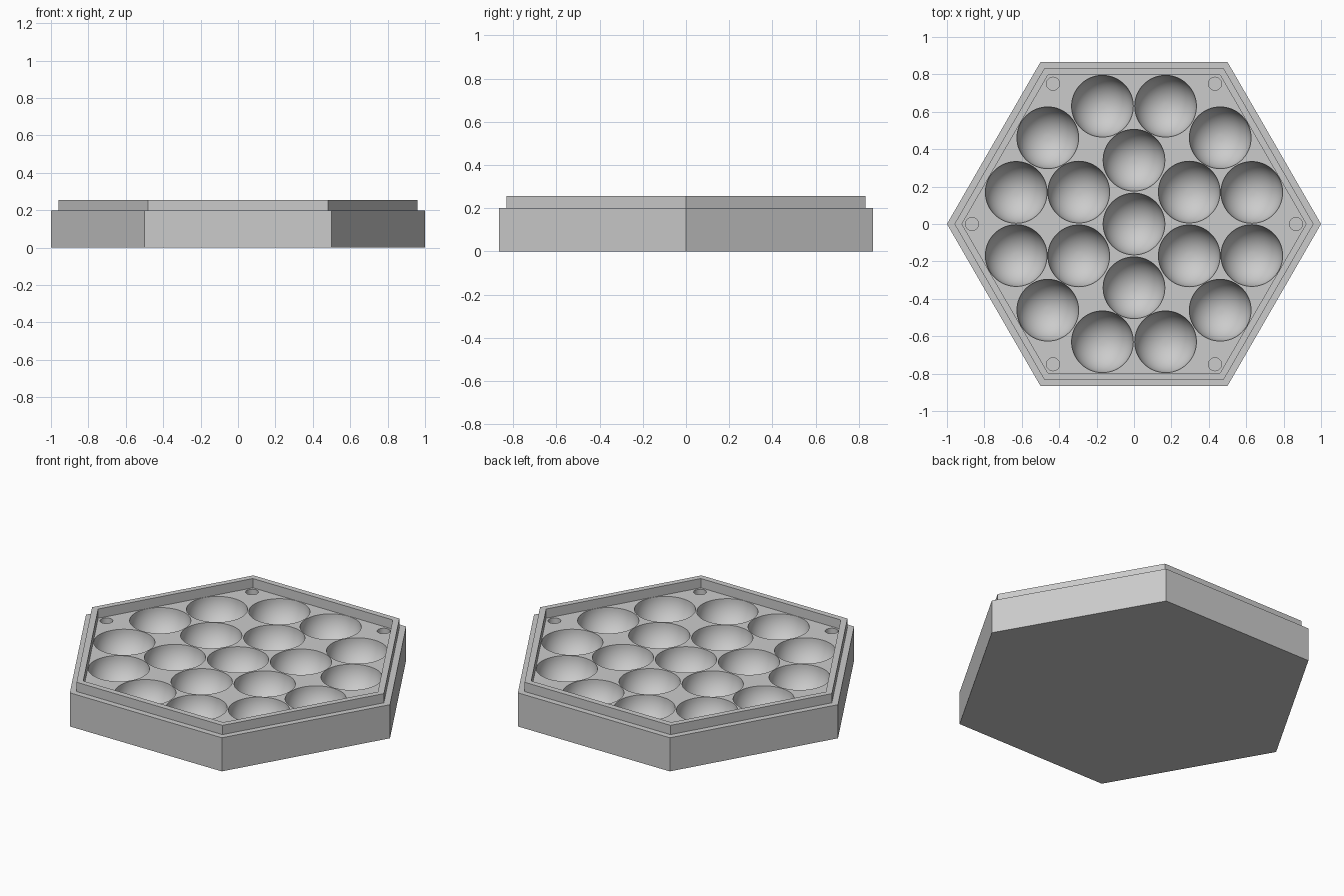
import bpy, bmesh
from math import sin, cos, pi, radians

cube = bpy.data.objects.get("Cube")
if cube:
    bpy.data.objects.remove(cube, do_unlink=True)

FLOOR = 0.2

grey = bpy.data.materials.new("plain grey")
grey.use_nodes = True
colour = (0.6, 0.6, 0.6, 1)
grey.diffuse_color = colour
grey.node_tree.nodes["Principled BSDF"].inputs["Base Color"].default_value = colour


def lathe(bm, profile, sides, cx=0, cy=0):
    """Stack rings of (radius, height) and close both ends."""
    rings = []
    for r, z in profile:
        rings.append([bm.verts.new((cx + r * cos(2 * pi * i / sides),
                                    cy + r * sin(2 * pi * i / sides), z))
                      for i in range(sides)])
    for low, high in zip(rings, rings[1:]):
        for i in range(sides):
            j = (i + 1) % sides
            bm.faces.new((low[i], low[j], high[j], high[i]))
    bm.faces.new(rings[0][::-1])
    bm.faces.new(rings[-1])


def make_object(name, bm):
    bmesh.ops.recalc_face_normals(bm, faces=bm.faces)
    mesh = bpy.data.meshes.new(name)
    bm.to_mesh(mesh)
    bm.free()
    mesh.materials.append(grey)
    obj = bpy.data.objects.new(name, mesh)
    bpy.context.collection.objects.link(obj)
    return obj


def circle(count, radius, start):
    return [(radius * cos(radians(start) + 2 * pi * i / count),
             radius * sin(radians(start) + 2 * pi * i / count))
            for i in range(count)]


# Hexagonal tray with a stepped raised rim
bm = bmesh.new()
lathe(bm, [(1, 0), (1, FLOOR), (0.96, FLOOR), (0.96, 0.255),
           (0.92, 0.255), (0.92, FLOOR)], 6)
tray = make_object("hexagonal_tray", bm)

# Cutters: round bowls and small corner holes
bm = bmesh.new()
R = 0.165
bowl = [(R * sin(a), FLOOR - R * cos(a))
        for a in [pi / 2 * k / 16 for k in range(1, 17)]] + [(R, 0.4)]
for x, y in [(0, 0)] + circle(6, 0.341, 30) + circle(12, 0.652, 15):
    lathe(bm, bowl, 64, x, y)
for x, y in circle(6, 0.866, 0):
    lathe(bm, [(0.035, FLOOR - 0.05), (0.035, 0.4)], 32, x, y)
cutter = make_object("bowl_cutter", bm)
cutter.hide_render = True

# Cut, apply and remove the cutter
bpy.ops.object.select_all(action="DESELECT")
bpy.context.view_layer.objects.active = tray
tray.select_set(True)
cut = tray.modifiers.new("bowls", "BOOLEAN")
cut.operation = "DIFFERENCE"
cut.solver = "EXACT"
cut.object = cutter
bpy.ops.object.modifier_apply(modifier=cut.name)
bpy.data.objects.remove(cutter, do_unlink=True)
bpy.ops.object.shade_smooth_by_angle(angle=radians(30))
